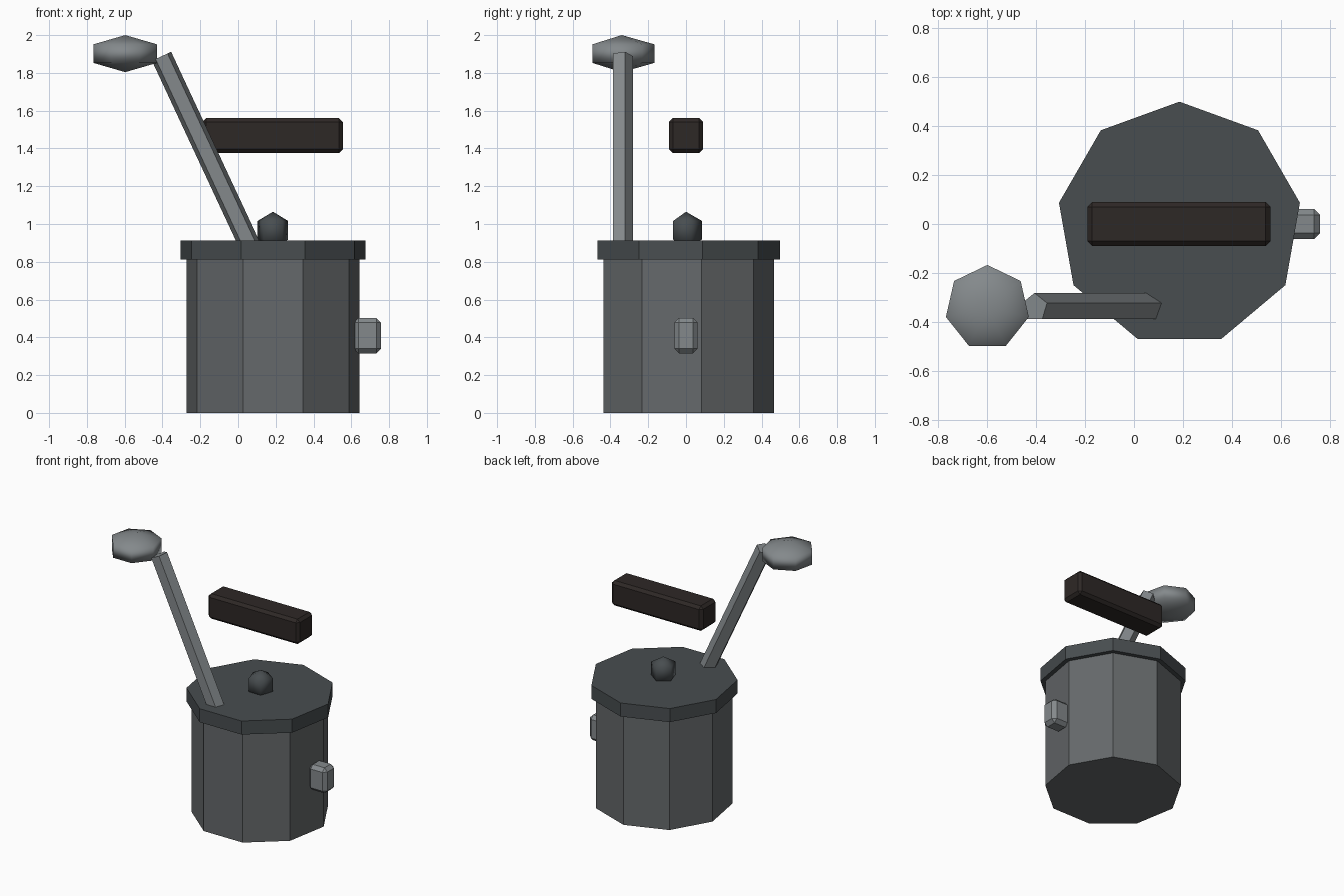
import bpy
from math import radians, sin, cos

if "Cube" in bpy.data.objects:
    bpy.data.objects.remove(bpy.data.objects["Cube"])


def material(name, rgb):
    m = bpy.data.materials.new(name)
    m.diffuse_color = (*rgb, 1)
    m.use_nodes = True
    m.node_tree.nodes["Principled BSDF"].inputs["Base Color"].default_value = m.diffuse_color
    return m


STEEL = material("pot_steel", (0.13, 0.14, 0.145))
DARK = material("dark_steel", (0.065, 0.075, 0.08))
LIGHT = material("light_steel", (0.23, 0.25, 0.26))
BROWN = material("dark_wood", (0.027, 0.021, 0.019))


def finish(name, mat):
    o = bpy.context.object
    o.name = name
    o.data.materials.append(mat)
    return o


def prism(name, sides, radius, depth, loc, mat, rot=(0, 0, 0)):
    bpy.ops.mesh.primitive_cylinder_add(vertices=sides, radius=radius, depth=depth,
                                        location=loc, rotation=rot)
    return finish(name, mat)


def ball(name, sides, radius, loc, mat, squash=1.0):
    bpy.ops.mesh.primitive_uv_sphere_add(segments=sides, ring_count=3, radius=radius, location=loc)
    o = finish(name, mat)
    o.scale.z = squash
    bpy.ops.object.shade_smooth()
    return o


def block(name, lo, hi, bevel, mat):
    bpy.ops.mesh.primitive_cube_add(size=1, location=[(a + b) / 2 for a, b in zip(lo, hi)])
    o = finish(name, mat)
    o.scale = [b - a for a, b in zip(lo, hi)]
    bpy.ops.object.transform_apply(location=False, rotation=False, scale=True)
    mod = o.modifiers.new("bevel", 'BEVEL')
    mod.width = bevel
    mod.segments = 1
    return o


CX = 0.185

# Pot, lid and lid knob
prism("pot_body", 9, 0.465, 0.82, (CX, 0, 0.41), STEEL)
prism("pot_lid", 9, 0.498, 0.10, (CX, 0, 0.862), DARK)
ball("lid_knob", 5, 0.098, (CX, 0, 0.967), DARK)

# Side lug and floating carry grip
block("side_lug", (0.612, -0.062, 0.315), (0.757, 0.062, 0.503), 0.025, LIGHT)
block("carry_grip", (-0.19, -0.09, 1.376), (0.555, 0.09, 1.56), 0.02, BROWN)

# Ladle: leaning shaft whose lower end sinks through the lid, and flattened bowl
tilt, length = radians(25), 1.2
top = (-0.405, -0.34, 1.888)
mid = (top[0] + sin(tilt) * length / 2, top[1], top[2] - cos(tilt) * length / 2)
prism("ladle_shaft", 5, 0.059, length, mid, LIGHT, (0, -tilt, 0))
ball("ladle_bowl", 7, 0.2, (-0.597, -0.34, 1.902), LIGHT, 0.49)
